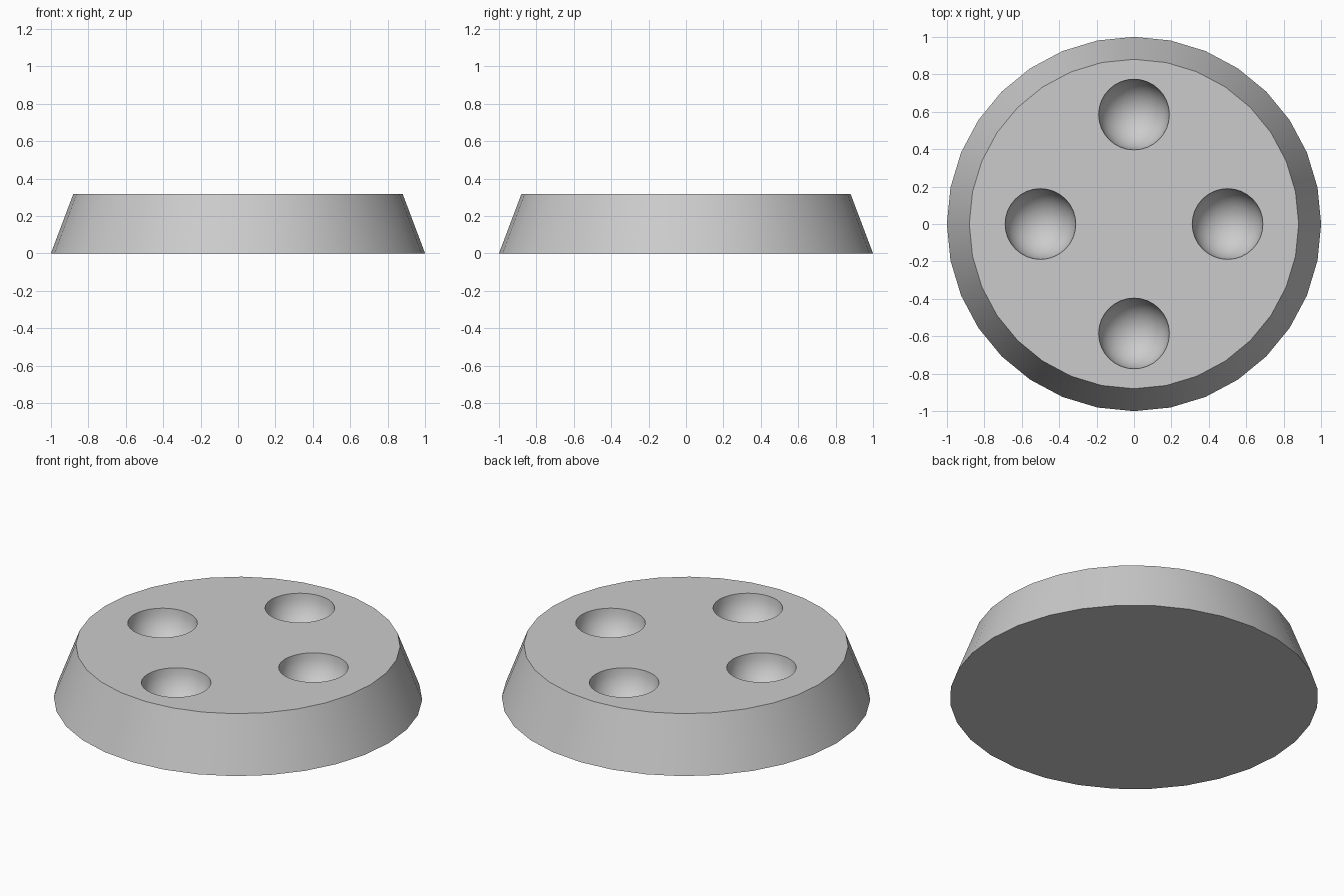
import bpy

if "Cube" in bpy.data.objects:
    bpy.data.objects.remove(bpy.data.objects["Cube"])

HEIGHT = 0.318
PIT_RADIUS = 0.189

grey = bpy.data.materials.new("light_grey")
grey.diffuse_color = (0.6, 0.6, 0.6, 1)
grey.use_nodes = True
grey.node_tree.nodes["Principled BSDF"].inputs["Base Color"].default_value = grey.diffuse_color

# Tapered round base
bpy.ops.mesh.primitive_cone_add(vertices=32, radius1=1.0, radius2=0.88,
                                depth=HEIGHT, location=(0, 0, HEIGHT / 2))
base = bpy.context.object
base.name = "tapered_base"
base.data.materials.append(grey)

# Hemispherical pits in the top face
for i, (x, y) in enumerate([(0.5, 0), (-0.5, 0), (0, 0.585), (0, -0.585)]):
    bpy.ops.mesh.primitive_uv_sphere_add(segments=32, ring_count=16,
                                         radius=PIT_RADIUS,
                                         location=(x, y, HEIGHT + 0.001))
    cutter = bpy.context.object
    cutter.name = f"pit_cutter_{i + 1}"
    cutter.data.materials.append(grey)
    cut = base.modifiers.new(f"pit_{i + 1}", 'BOOLEAN')
    cut.operation = 'DIFFERENCE'
    cut.solver = 'EXACT'
    cut.object = cutter
    bpy.context.view_layer.objects.active = base
    bpy.ops.object.modifier_apply(modifier=cut.name)
    bpy.data.objects.remove(cutter, do_unlink=True)

# Smooth walls and pits, crisp rims
bpy.ops.object.select_all(action='DESELECT')
base.select_set(True)
bpy.context.view_layer.objects.active = base
bpy.ops.object.shade_smooth_by_angle(angle=0.6)
